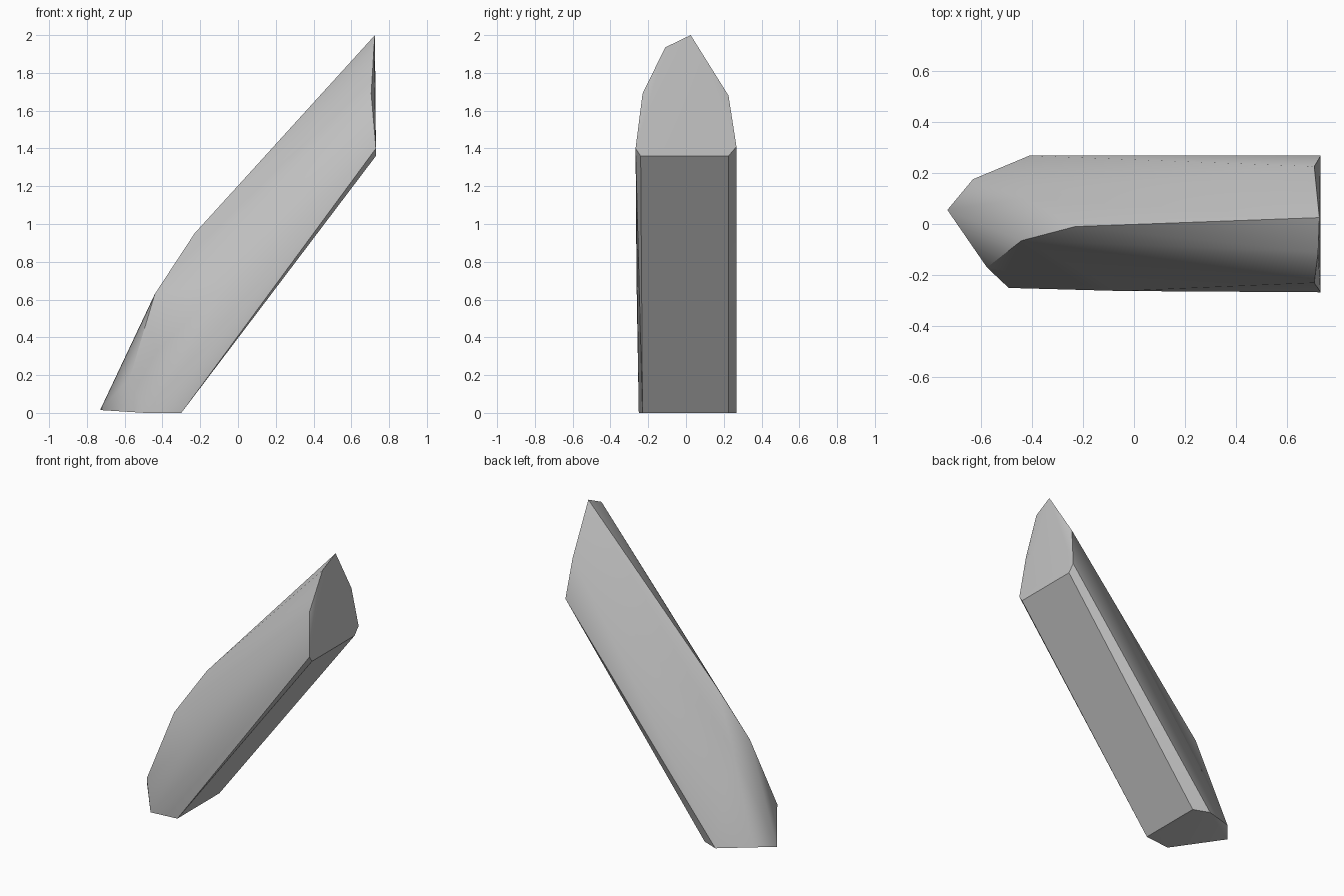
import bpy
import bmesh
import math

cube = bpy.data.objects.get("Cube")
if cube:
    bpy.data.objects.remove(cube, do_unlink=True)


def make_material(name, color):
    material = bpy.data.materials.new(name)
    material.use_nodes = True
    material.diffuse_color = color
    material.node_tree.nodes["Principled BSDF"].inputs["Base Color"].default_value = color
    return material


def hull_object(name, points, material):
    """Wrap a set of corner points in a faceted convex skin."""
    bm = bmesh.new()
    corners = [bm.verts.new(p) for p in points]
    result = bmesh.ops.convex_hull(bm, input=corners)
    spare = set(result["geom_interior"]) | set(result["geom_unused"])
    loose = [v for v in spare if isinstance(v, bmesh.types.BMVert)]
    bmesh.ops.delete(bm, geom=loose, context="VERTS")
    # Merge the triangles that lie in one plane
    bmesh.ops.dissolve_limit(bm, angle_limit=math.radians(0.5),
                             verts=bm.verts, edges=bm.edges)
    bmesh.ops.recalc_face_normals(bm, faces=bm.faces)
    mesh = bpy.data.meshes.new(name)
    bm.to_mesh(mesh)
    bm.free()
    mesh.materials.append(material)
    obj = bpy.data.objects.new(name, mesh)
    bpy.context.collection.objects.link(obj)
    return obj


# Upper end cap, around its arched outline
upper_cap = [
    (0.725, 0.025, 2.0), (0.72, -0.11, 1.935), (0.705, -0.23, 1.69),
    (0.73, -0.267, 1.4), (0.73, -0.24, 1.36), (0.73, 0.225, 1.36),
    (0.73, 0.267, 1.41), (0.705, 0.225, 1.68),
]

# Foot outline resting on the ground, with the pointed tip
foot = [
    (-0.3, 0.225, 0), (-0.41, 0.267, 0), (-0.63, 0.175, 0.03),
    (-0.73, 0.055, 0.015), (-0.49, -0.25, 0), (-0.3, -0.23, 0),
]

# Nose and shoulder corners along the ridge
ridge = [
    (-0.575, -0.17, 0.18), (-0.44, -0.065, 0.63), (-0.43, 0.1, 0.61),
    (-0.23, -0.01, 0.95),
]

# Bulges halfway along the front and back flanks
flanks = [(-0.05, -0.262, 0.7), (-0.14, 0.165, 0.74)]

gray = make_material("stone gray", (0.55, 0.55, 0.55, 1.0))
shard = hull_object("slanted_shard", upper_cap + foot + ridge + flanks, gray)

# Soft facets with crisp outer edges
bpy.ops.object.select_all(action="DESELECT")
shard.select_set(True)
bpy.context.view_layer.objects.active = shard
bpy.ops.object.shade_smooth_by_angle(angle=math.radians(35))
